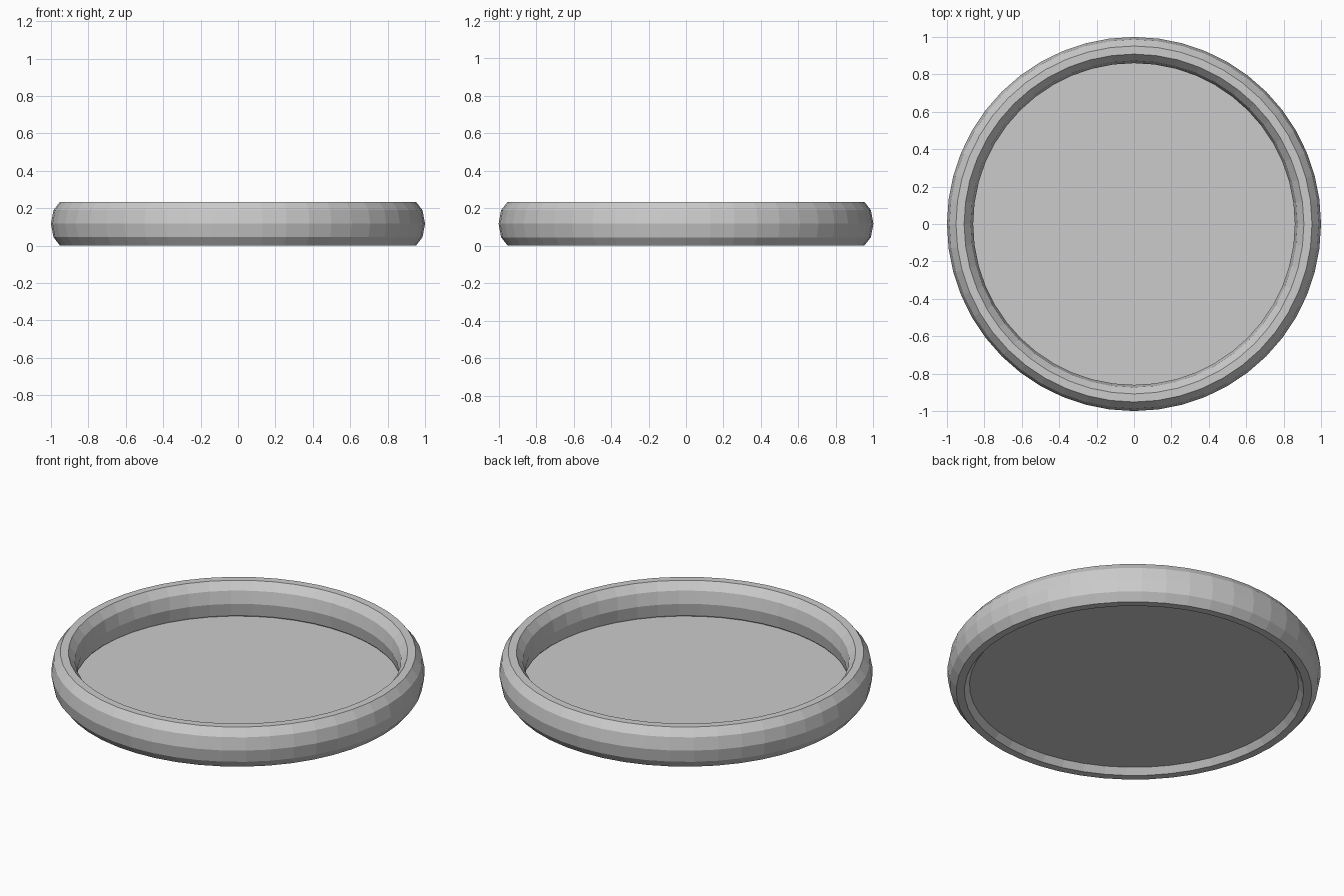
import bpy, bmesh
from math import cos, sin, pi

if "Cube" in bpy.data.objects:
    bpy.data.objects.remove(bpy.data.objects["Cube"])

SIDES, PROFILE = 48, 10
MAJOR, HALF_W, HALF_H, MID_Z = 0.93, 0.07, 0.123, 0.117


def add_object(name, bm):
    bmesh.ops.recalc_face_normals(bm, faces=bm.faces)
    mesh = bpy.data.meshes.new(name)
    bm.to_mesh(mesh)
    bm.free()
    obj = bpy.data.objects.new(name, mesh)
    bpy.context.collection.objects.link(obj)
    return obj


# Rim: ten-sided oval section swept around the z axis
bm = bmesh.new()
rings = []
for i in range(SIDES):
    a = 2 * pi * i / SIDES
    ring = []
    for j in range(PROFILE):
        b = 2 * pi * j / PROFILE
        r = MAJOR + HALF_W * cos(b)
        ring.append(bm.verts.new((r * cos(a), r * sin(a), MID_Z + HALF_H * sin(b))))
    rings.append(ring)
for i in range(SIDES):
    p, q = rings[i], rings[(i + 1) % SIDES]
    for j in range(PROFILE):
        k = (j + 1) % PROFILE
        bm.faces.new((p[j], q[j], q[k], p[k]))
add_object("tray_rim", bm)

# Base: thin flat disc tucked into the lower inside of the rim
bm = bmesh.new()
bmesh.ops.create_circle(bm, cap_ends=True, segments=SIDES, radius=0.89)
bmesh.ops.translate(bm, verts=bm.verts, vec=(0, 0, 0.035))
add_object("tray_base", bm)
